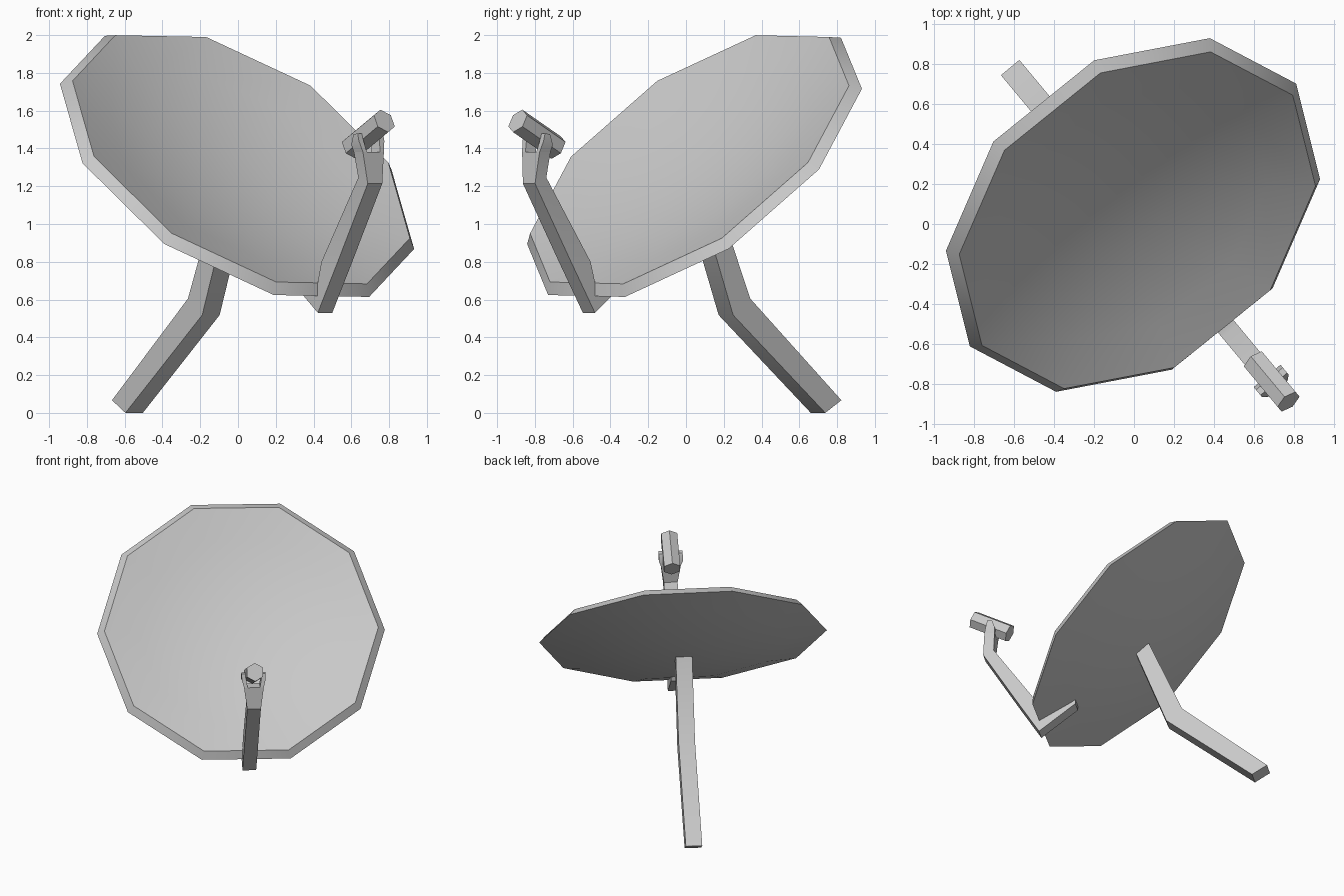
import bpy, bmesh, math
from mathutils import Matrix, Vector

cube = bpy.data.objects.get("Cube")
if cube:
    bpy.data.objects.remove(cube, do_unlink=True)

# One light grey for every part
grey = bpy.data.materials.new("light_grey")
grey.use_nodes = True
COLOUR = (0.58, 0.58, 0.58, 1)
grey.diffuse_color = COLOUR
grey.node_tree.nodes["Principled BSDF"].inputs["Base Color"].default_value = COLOUR

# Parts are modelled facing -y, then the whole assembly is turned to its heading
HEADING = Matrix.Rotation(math.radians(39.8), 4, "Z") @ Matrix.Translation((0.025, 0, 0))


def finish(name, bm, local=Matrix()):
    bmesh.ops.recalc_face_normals(bm, faces=bm.faces)
    bm.transform(HEADING @ local)
    mesh = bpy.data.meshes.new(name)
    bm.to_mesh(mesh)
    bm.free()
    mesh.materials.append(grey)
    obj = bpy.data.objects.new(name, mesh)
    bpy.context.collection.objects.link(obj)
    bpy.ops.object.select_all(action="DESELECT")
    obj.select_set(True)
    bpy.context.view_layer.objects.active = obj
    bpy.ops.object.shade_smooth_by_angle(angle=math.radians(35))
    return obj


def bar(name, stations):
    """Four-sided bar; each station is (x_min, x_max, (y, z) lower, (y, z) upper)."""
    bm = bmesh.new()
    rings = []
    for x0, x1, low, high in stations:
        corners = ((x0, *low), (x1, *low), (x1, *high), (x0, *high))
        rings.append([bm.verts.new(c) for c in corners])
    for a, b in zip(rings, rings[1:]):
        for i in range(4):
            j = (i + 1) % 4
            bm.faces.new((a[i], a[j], b[j], b[i]))
    bm.faces.new(rings[0])
    bm.faces.new(rings[-1])
    return finish(name, bm)


# Dish: ten-sided shallow bowl with a bevelled rim
SIDES, RINGS = 10, 4
bm = bmesh.new()


def bowl(radius, rim_z, depth):
    """Verts of a parabolic bowl from the rim inwards, faced; returns the rim ring."""
    rings = []
    for k in range(RINGS, 0, -1):
        t = k / RINGS
        z = rim_z - depth * (1 - t * t)
        angles = [math.radians(-1.3 + 360 * i / SIDES) for i in range(SIDES)]
        rings.append([bm.verts.new((radius * t * math.cos(a), radius * t * math.sin(a), z))
                      for a in angles])
    bridge(rings)
    centre = bm.verts.new((0, 0, rim_z - depth))
    for i in range(SIDES):
        bm.faces.new((rings[-1][i], rings[-1][(i + 1) % SIDES], centre))
    return rings[0]


def bridge(rings):
    for a, b in zip(rings, rings[1:]):
        for i in range(SIDES):
            j = (i + 1) % SIDES
            bm.faces.new((a[i], a[j], b[j], b[i]))


back_rim = bowl(1.05, 0, 0.15)
front_rim = bowl(1.0, 0.05, 0.15)
bridge([back_rim, front_rim])
finish("dish", bm, Matrix.Translation((0, 0.038, 1.305)) @ Matrix.Rotation(math.radians(43.4), 4, "X"))

# Bent support pole behind the dish
W = 0.06
bar("support_pole", [
    (-W, W, (0.889, 0), (1.0, 0.067)),
    (-W, W, (0.254, 0.518), (0.372, 0.605)),
    (-W, W, (0.025, 1.12), (0.114, 1.205)),
])

# Feed arm: from under the dish, round the rim, up to the fork
A = 0.05
bar("feed_arm", [
    (-A, A, (-0.42, 0.735), (-0.42, 0.785)),
    (-A, A, (-0.69, 0.53), (-0.685, 0.675)),
    (-A, A, (-0.855, 0.80), (-0.72, 0.80)),
    (-A, A, (-1.103, 1.214), (-1.025, 1.246)),
    (-0.072, 0.072, (-1.09, 1.38), (-1.015, 1.38)),
])

# Fork prongs holding the receiver on both sides
for side, name in ((-1, "right_prong"), (1, "left_prong")):
    foot = sorted((side * 0.045, side * 0.072))
    tip = sorted((side * 0.055, side * 0.0875))
    bar(name, [
        (*foot, (-1.09, 1.38), (-1.015, 1.38)),
        (*tip, (-1.075, 1.44), (-1.012, 1.42)),
        (*tip, (-1.065, 1.48), (-1.03, 1.475)),
    ])

# Receiver: six-sided prism tilted up and away from the dish
bm = bmesh.new()
bmesh.ops.create_cone(bm, cap_ends=True, segments=6, radius1=0.0675, radius2=0.0675, depth=0.30)
axis = Vector((0, -0.88, 0.47)).to_track_quat("Z", "Y").to_matrix().to_4x4()
finish("receiver", bm, Matrix.Translation((0, -1.048, 1.475)) @ axis)
